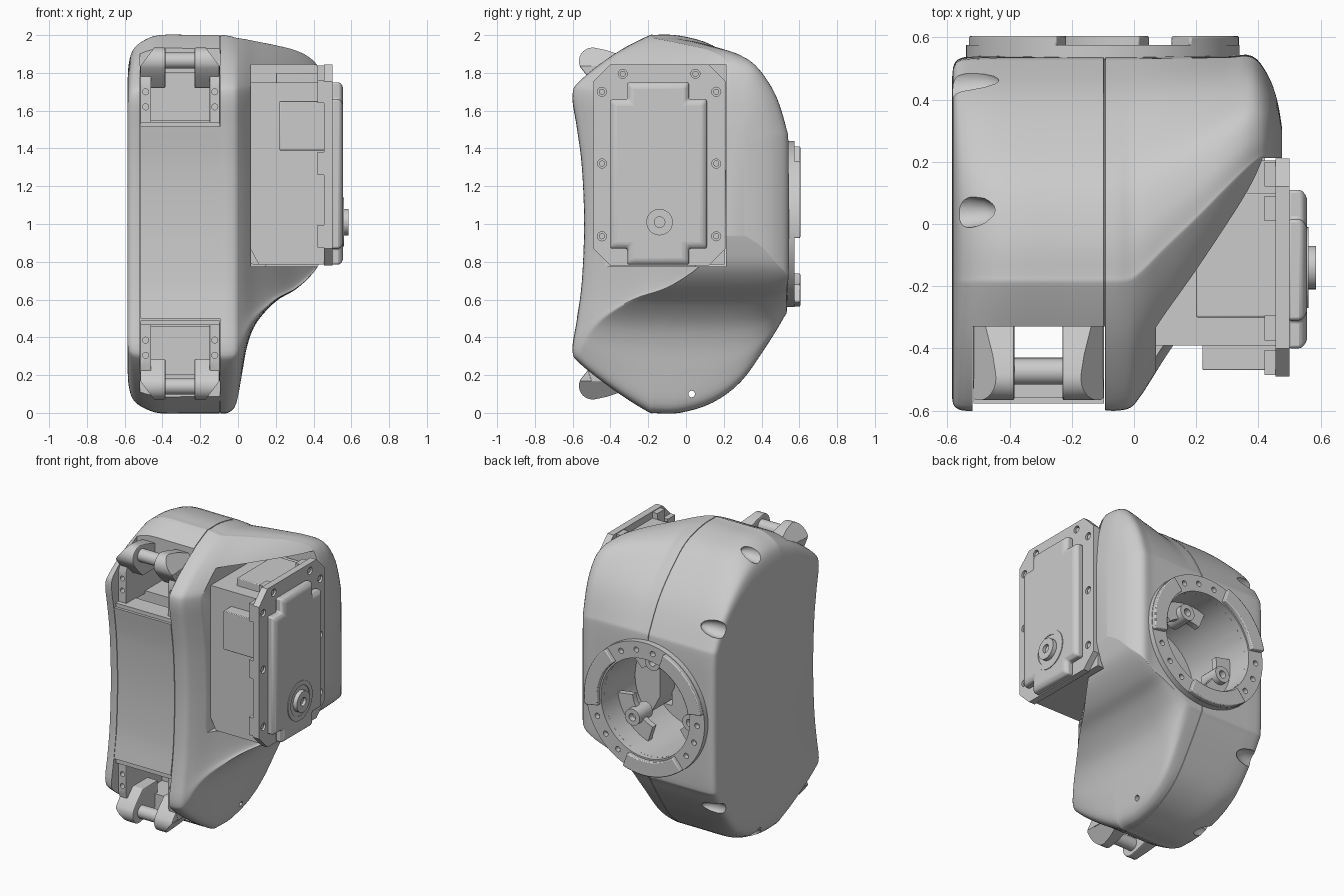
import bpy, bmesh
from math import sin, cos, radians, pi
from mathutils import Vector

if "Cube" in bpy.data.objects:
    bpy.data.objects.remove(bpy.data.objects["Cube"])


def finish(name, bm, bevel=0, angle=30):
    bmesh.ops.recalc_face_normals(bm, faces=bm.faces)
    me = bpy.data.meshes.new(name)
    bm.to_mesh(me)
    bm.free()
    ob = bpy.data.objects.new(name, me)
    bpy.context.collection.objects.link(ob)
    if bevel:
        m = ob.modifiers.new("bevel", 'BEVEL')
        m.width, m.segments, m.limit_method = bevel, 2, 'ANGLE'
    smooth(ob, angle)
    return ob


def smooth(ob, angle=30):
    bpy.ops.object.select_all(action='DESELECT')
    ob.select_set(True)
    bpy.context.view_layer.objects.active = ob
    bpy.ops.object.shade_smooth_by_angle(angle=radians(angle))


def place(axis, u, v, d):
    return (d, u, v) if axis == 'x' else (u, d, v)


def loft(name, rings, closed=False, bevel=0):
    bm = bmesh.new()
    vs = [[bm.verts.new(p) for p in r] for r in rings]
    n = len(vs[0])
    for a, b in list(zip(vs, vs[1:])) + ([(vs[-1], vs[0])] if closed else []):
        for i in range(n):
            j = (i + 1) % n
            bm.faces.new((a[i], a[j], b[j], b[i]))
    if not closed:
        bm.faces.new(vs[0])
        bm.faces.new(vs[-1])
    return finish(name, bm, bevel)


def prism(name, pts, d0, d1, axis='x', bevel=0):
    return loft(name, [[place(axis, u, v, d) for u, v in pts] for d in (d0, d1)], bevel=bevel)


def box(name, x0, x1, y0, y1, z0, z1, bevel=0):
    return prism(name, [(y0, z0), (y1, z0), (y1, z1), (y0, z1)], x0, x1, bevel=bevel)


def circle(u, v, r, n):
    return [(u + r * cos(2 * pi * i / n), v + r * sin(2 * pi * i / n)) for i in range(n)]


def cyl(name, u, v, r, d0, d1, axis='x', n=32, bevel=0):
    return prism(name, circle(u, v, r, n), d0, d1, axis, bevel)


def arc(name, r0, r1, a0, a1, y0, y1, bevel=0):
    full = a1 - a0 >= 360
    n = max(8, int((a1 - a0) / 5))
    rings = []
    for i in range(n if full else n + 1):
        a = radians(a0 + (a1 - a0) * i / n)
        rings.append([(RX + r * cos(a), y, RZ + r * sin(a))
                      for r, y in ((r0, y0), (r1, y0), (r1, y1), (r0, y1))])
    return loft(name, rings, full, bevel)


def spline(keys, seg, closed=False):
    p = [Vector(k) for k in keys]
    n, out = len(p), []
    for i in range(n if closed else n - 1):
        g = (lambda k: p[k % n]) if closed else (lambda k: p[min(max(k, 0), n - 1)])
        a, b, c, d = g(i - 1), g(i), g(i + 1), g(i + 2)
        for s in range(seg):
            t = s / seg
            out.append(0.5 * (2 * b + (c - a) * t + (2 * a - 5 * b + 4 * c - d) * t * t
                              + (3 * b - a - 3 * c + d) * t ** 3))
    return out if closed else out + [p[-1]]


def cut(ob, cutters, angle=30):
    for c in cutters:
        m = ob.modifiers.new("cut", 'BOOLEAN')
        m.operation, m.solver, m.object = 'DIFFERENCE', 'EXACT', c
        c.hide_render = True
    bpy.context.view_layer.update()
    dg = bpy.context.evaluated_depsgraph_get()
    me = bpy.data.meshes.new_from_object(ob.evaluated_get(dg))
    ob.modifiers.clear()
    ob.data = me
    for c in cutters:
        bpy.data.objects.remove(c)
    smooth(ob, angle)


RX, RZ = -0.1, 1.0      # wrist ring centre
MZ = 2.005              # top/bottom mirror for the finger mounts

# Main shell: one side profile fitted into boxes (x, y front, y back, z low, z high)
profile = [(-.6, 1.68), (-.575, 1.5), (-.55, 1.3), (-.538, 1.0), (-.55, .7), (-.575, .5), (-.6, .33),
           (-.56, .26), (-.38, .12), (-.21, .012), (-.16, 0), (-.03, .002), (.14, .055), (.29, .165),
           (.42, .345), (.515, .5), (.535, .56), (.54, .8), (.54, 1.2), (.535, 1.44), (.515, 1.51),
           (.42, 1.68), (.29, 1.825), (.14, 1.945), (-.03, 1.995), (-.16, 2), (-.21, 1.99), (-.38, 1.9),
           (-.56, 1.76)]
loop = spline(profile, 4, True)


def fit(p, yf, yb, zb, zt):
    y = yf + (p[0] + .6) / 1.14 * (yb - yf)
    d = abs(p[1] - 1)
    h = max(1 - zb if p[1] < 1 else zt - 1, .05)
    d = d / (1 + d ** 4 * (h ** -4 - 1)) ** .25     # soft limit keeps the back slope
    return y, 1 + (d if p[1] > 1 else -d)


left = [(-.585, -.56, .47, .24, 1.74), (-.578, -.585, .515, .14, 1.85), (-.55, -.6, .535, .065, 1.93),
        (-.48, -.6, .54, .02, 1.98), (-.4, -.6, .54, 0, 2), (-.25, -.6, .54, 0, 2), (-.098, -.6, .54, 0, 2)]
right = [(-.092, -.6, .54, 0, 2), (-.05, -.6, .54, .005, 1.995), (-.01, -.59, .54, .05, 1.985),
         (.02, -.555, .54, .2, 1.98), (.05, -.51, .54, .36, 1.975), (.1, -.43, .54, .48, 1.965),
         (.2, -.28, .54, .59, 1.945), (.3, -.12, .54, .65, 1.92), (.38, 0, .54, .72, 1.88),
         (.43, .085, .48, .79, 1.82), (.46, .15, .4, .88, 1.7), (.476, .21, .31, .94, 1.5)]
keys = spline(left, 4) + [(x, -.595, .535, .005, 1.995) for x in (-.097, -.093)] + spline(right, 4)
shell = loft("shell", [[(k[0], *fit(p, *k[1:])) for p in loop] for k in keys])
cuts = [box("c", -.52, -.094, -.8, -.33, -.2, 2.2),          # finger slot
        box("c", .07, .8, -.8, .213, .775, 1.845),           # gearbox pocket
        cyl("c", RX, RZ, .33, .05, .8, 'y', 48),             # wrist bore
        box("c", -.46, -.15, -.5, -.15, 1.55, 1.8),
        box("c", -.46, -.15, -.5, -.15, MZ - 1.8, MZ - 1.55),
        cyl("c", .03, .1, .018, -.8, .8, n=12)]
for y, z in ((.04, 1.95), (.46, 1.61)):                      # rounded screw pockets
    for zz in (z, 2 - z):
        cuts.append(loft("c", [[(x, u, v) for u, v in circle(y, zz, r, 24)] for x, r in
                               ((-.7, .055), (-.53, .053), (-.48, .042), (-.45, .026), (-.435, .008))]))
cut(shell, cuts, 35)

# Front plate between the finger mounts
front = [tuple(p) for p in spline([(-.578, 1.515), (-.55, 1.3), (-.538, 1.0), (-.55, .7), (-.578, .5)], 6)]
prism("front_plate", front + [(y + .07, z) for y, z in reversed(front)], -.517, -.096)

# Wrist ring with raised pads and screw holes
ring = arc("wrist_ring", .33, .44, 0, 360, .5, .575)
cut(ring, [cyl("c", RX + .385 * cos(radians(a + o)), RZ + .385 * sin(radians(a + o)), .018, .53, .7, 'y', 16)
           for a in (80, 200, 320) for o in (-18, 0, 18)])
for a in (20, 140, 260):
    arc("wrist_pad", .34, .438, a - 30, a + 30, .57, .605, .006)
# Inner mounting tabs with screw bosses
for a in (80, 200, 320):
    arc("inner_tab", .22, .335, a - 32, a + 32, .36, .4)
    bx, bz = RX + .25 * cos(radians(a)), RZ + .25 * sin(radians(a))
    boss = cyl("screw_boss", bx, bz, .055, .3, .44, 'y', 24)
    cut(boss, [cyl("c", bx, bz, .025, .38, .6, 'y', 16)])

# Finger mounts, top and bottom
ear = [(-.3, 1.72), (-.3, 1.88), (-.42, 1.92)] + [
    (-.495 + .072 * cos(radians(a)), 1.862 + .072 * sin(radians(a))) for a in range(80, 211, 13)] + [
    (-.52, 1.78), (-.46, 1.72)]
side = [(-.31, 1.53), (-.31, 1.84), (-.5, 1.84), (-.53, 1.75), (-.53, 1.53)]
for label, flip in (("upper", 0), ("lower", 1)):
    def fz(z):
        return MZ - z if flip else z

    def fpts(pts):
        return [(y, fz(z)) for y, z in pts]
    for x0, x1, out in ((-.517, -.385, -1), (-.23, -.098, 1)):
        lug = prism(label + "_finger_lug", fpts(ear), x0, x1, bevel=.006)
        xc = x0 if out < 0 else x1
        # slanted outer corner of the lug
        tri = [(xc + out * .02, fz(1.81)), (xc + out * .02, fz(1.97)), (xc - out * .1, fz(1.97))]
        cut(lug, [prism("c", tri, -.8, -.2, 'y')])
    for x0, x1 in ((-.518, -.46), (-.15, -.096)):
        plate = prism(label + "_side_plate", fpts(side), x0, x1, bevel=.004)
        cut(plate, [cyl("c", (x0 + x1) / 2, fz(z), .016, -.7, -.45, 'y', 16) for z in (1.62, 1.7)])
    cyl(label + "_pin", -.475, fz(1.865), .042, -.39, -.225)
    za, zb = sorted((fz(1.515), fz(1.54)))
    box(label + "_mount_floor", -.517, -.097, -.56, -.43, za, zb)

# Gearbox body on the right
prism("gearbox_body", [(.05, .9), (.11, .785), (.46, .785), (.46, 1.75), (.05, 1.75)], -.39, .205, 'y')
box("gearbox_top_rib", .2, .46, -.3, .1, 1.74, 1.8, .005)
box("gearbox_side_block", .22, .46, -.47, -.38, 1.39, 1.65, .004)

# Mounting flange with chamfered corners, spacers and screws
c = .09
flange_pts = [(-.49 + c, .78), (.21 - c, .78), (.21, .78 + c), (.21, 1.845 - c),
              (.21 - c, 1.845), (-.49 + c, 1.845), (-.49, 1.845 - c), (-.49, .78 + c)]
flange = prism("gearbox_flange", flange_pts, .455, .5)
screws = [(-.335, 1.795), (.05, 1.795)] + [(y, z) for y in (-.445, .16) for z in (.935, 1.32, 1.7)]
cut(flange, [cyl("c", y, z, .024, .475, .6, n=20) for y, z in screws])
for y, z in screws:
    cyl("flange_screw", y, z, .016, .47, .492, n=16)
    dz = .045 if z > 1.75 else .06
    box("flange_spacer", .42, .46, y - .04, y + .04, z - dz, z + dz)

# Raised cover with notched corners
oy0, oy1, oz0, oz1, iy0, iy1, iz0, iz1 = -.4, .11, .87, 1.66, -.31, .015, .785, 1.75


def cover_outline(s):
    return [(iy0 + s, iz0 + s), (iy1 - s, iz0 + s), (iy1 - s, oz0 + s), (oy1 - s, oz0 + s),
            (oy1 - s, oz1 - s), (iy1 - s, oz1 - s), (iy1 - s, iz1 - s), (iy0 + s, iz1 - s),
            (iy0 + s, oz1 - s), (oy0 + s, oz1 - s), (oy0 + s, oz0 + s), (iy0 + s, oz0 + s)]


loft("gearbox_cover", [[(x, y, z) for y, z in cover_outline(s)] for x, s in
                       ((.495, 0), (.54, 0), (.557, .025))], bevel=.01)

# Output hub
hub_y, hub_z = -.14, 1.01
hub_plate = cyl("hub_plate", hub_y, hub_z, .13, .54, .562, n=48)
hub = cyl("hub", hub_y, hub_z, .07, .54, .585, n=40)
cut(hub, [cyl("c", hub_y, hub_z, .028, .565, .7, n=24)])
cut(hub_plate, [cyl("c", hub_y, hub_z, .1, .55, .7, n=40)])
